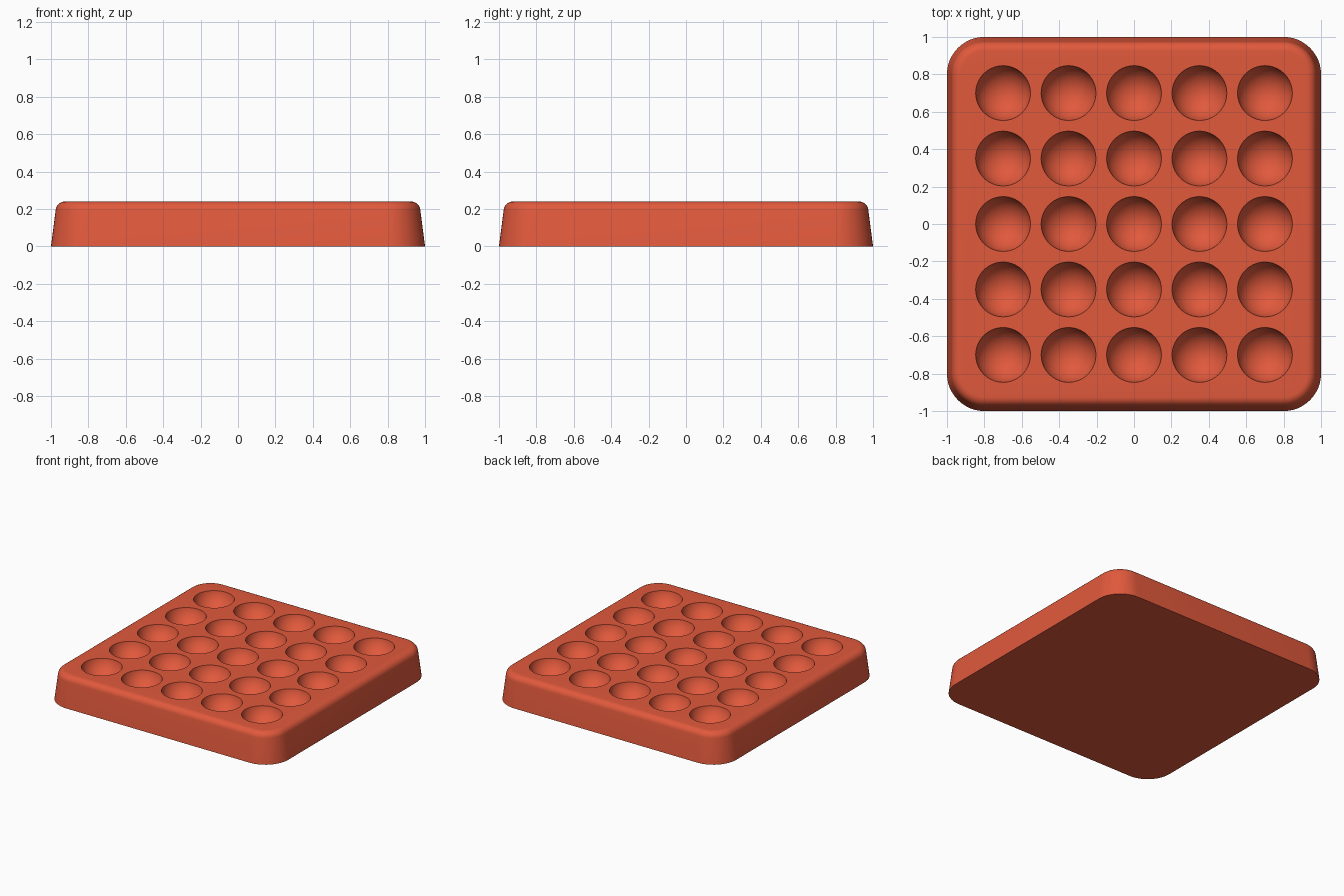
import bpy, bmesh
from math import sin, cos, pi, radians
from mathutils import Matrix

cube = bpy.data.objects.get("Cube")
if cube:
    bpy.data.objects.remove(cube, do_unlink=True)

HEIGHT, CORNER, FILLET, DRAFT = 0.24, 0.2, 0.05, 0.03
PITCH, BOWL_R, BOWL_LIFT = 0.35, 0.15, 0.03

# Single terracotta colour
clay = bpy.data.materials.new("terracotta_red")
clay.use_nodes = True
colour = (0.75, 0.10, 0.045, 1)
clay.diffuse_color = colour
bsdf = next(n for n in clay.node_tree.nodes if n.type == 'BSDF_PRINCIPLED')
bsdf.inputs["Base Color"].default_value = colour


def new_object(name, bm):
    bmesh.ops.recalc_face_normals(bm, faces=bm.faces)
    mesh = bpy.data.meshes.new(name)
    bm.to_mesh(mesh)
    bm.free()
    mesh.materials.append(clay)
    obj = bpy.data.objects.new(name, mesh)
    bpy.context.collection.objects.link(obj)
    return obj


def rounded_square(bm, inset, z, steps=12):
    """Ring of vertices round a square whose corners share fixed centres."""
    centre, radius = 1 - CORNER, CORNER - inset
    ring = []
    for quarter in range(4):
        mid = quarter * pi / 2 + pi / 4
        cx = centre if cos(mid) > 0 else -centre
        cy = centre if sin(mid) > 0 else -centre
        for i in range(steps + 1):
            a = (quarter + i / steps) * pi / 2
            ring.append(bm.verts.new((cx + radius * cos(a), cy + radius * sin(a), z)))
    return ring


# Tapered tray body with a rounded upper edge
lean = DRAFT / HEIGHT
profile = [(0, 0)]
for i in range(9):
    a = lean + (pi / 2 - lean) * i / 8
    profile.append((DRAFT - 0.005 + FILLET * (1 - cos(a)),
                    HEIGHT - FILLET + FILLET * sin(a)))
bm = bmesh.new()
rings = [rounded_square(bm, inset, z) for inset, z in profile]
for low, high in zip(rings, rings[1:]):
    for i in range(len(low)):
        j = (i + 1) % len(low)
        bm.faces.new((low[i], low[j], high[j], high[i]))
bm.faces.new(rings[0][::-1])
bm.faces.new(rings[-1])
tray = new_object("tray", bm)

# Five by five grid of spherical bowl cutters
bm = bmesh.new()
for col in range(-2, 3):
    for row in range(-2, 3):
        place = Matrix.Translation((col * PITCH, row * PITCH, HEIGHT + BOWL_LIFT))
        bmesh.ops.create_uvsphere(bm, u_segments=40, v_segments=24,
                                  radius=BOWL_R, matrix=place)
cutter = new_object("bowl_cutter", bm)
cutter.hide_render = True

# Cut the bowls, then discard the cutter
cut = tray.modifiers.new("bowls", 'BOOLEAN')
cut.operation = 'DIFFERENCE'
cut.solver = 'EXACT'
cut.object = cutter
bpy.ops.object.select_all(action='DESELECT')
bpy.context.view_layer.objects.active = tray
tray.select_set(True)
bpy.ops.object.modifier_apply(modifier=cut.name)
bpy.data.objects.remove(cutter, do_unlink=True)
bpy.ops.object.shade_smooth_by_angle(angle=radians(35))
